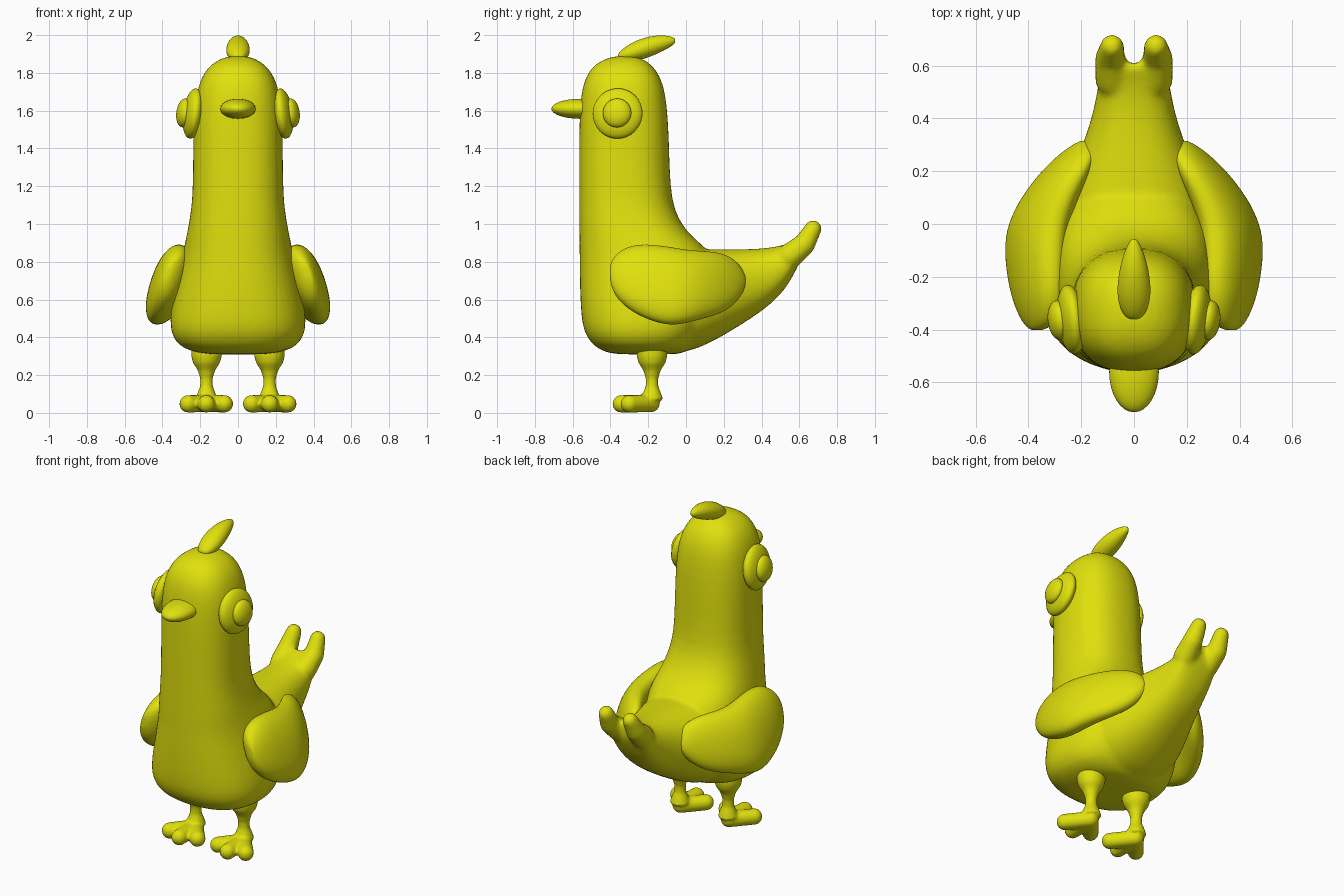
import bpy, bmesh, math
from mathutils import Matrix, Vector

cube = bpy.data.objects.get("Cube")
if cube:
    bpy.data.objects.remove(cube, do_unlink=True)

COLOUR = (0.75, 0.75, 0.004, 1)
yellow = bpy.data.materials.new("yellow")
yellow.use_nodes = True
yellow.diffuse_color = COLOUR
bsdf = yellow.node_tree.nodes["Principled BSDF"]
bsdf.inputs["Base Color"].default_value = COLOUR


def finish(name, bm, subdiv=0, voxel=0, smooth=6, mirror=False):
    """Turn a bmesh into a smooth object, optionally fused and mirrored."""
    bmesh.ops.recalc_face_normals(bm, faces=bm.faces)
    for f in bm.faces:
        f.smooth = True
    mesh = bpy.data.meshes.new(name)
    bm.to_mesh(mesh)
    bm.free()
    mesh.materials.append(yellow)
    obj = bpy.data.objects.new(name, mesh)
    bpy.context.collection.objects.link(obj)
    if subdiv:
        m = obj.modifiers.new("round", "SUBSURF")
        m.levels = m.render_levels = subdiv
    if voxel:
        m = obj.modifiers.new("fuse", "REMESH")
        m.mode = "VOXEL"
        m.voxel_size = voxel
        m.use_smooth_shade = True
        m = obj.modifiers.new("blend", "SMOOTH")
        m.factor = 0.5
        m.iterations = smooth
    if mirror:
        m = obj.modifiers.new("other_side", "MIRROR")
        m.use_mirror_merge = False
    return obj


def ring(centre, u, v, power=2.0, count=24):
    """Superellipse spanned by the half axes u and v."""
    pts = []
    for i in range(count):
        a = math.tau * i / count
        c, s = math.cos(a), math.sin(a)
        c = math.copysign(abs(c) ** (2 / power), c)
        s = math.copysign(abs(s) ** (2 / power), s)
        pts.append(Vector(centre) + Vector(u) * c + Vector(v) * s)
    return pts


def loft(bm, rings):
    """Skin a row of rings and close both ends."""
    rows = [[bm.verts.new(p) for p in r] for r in rings]
    n = len(rows[0])
    for a, b in zip(rows, rows[1:]):
        for i in range(n):
            j = (i + 1) % n
            bm.faces.new((a[i], a[j], b[j], b[i]))
    for row in (rows[0], rows[-1]):
        tip = bm.verts.new(sum((v.co for v in row), Vector()) / n)
        for i in range(n):
            bm.faces.new((row[i], row[(i + 1) % n], tip))


def ball(bm, centre, size, tilt=0, turn=0, segs=32):
    mat = (Matrix.Translation(centre) @ Matrix.Rotation(turn, 4, "Z")
           @ Matrix.Rotation(tilt, 4, "Y") @ Matrix.Diagonal((*size, 1)))
    bmesh.ops.create_uvsphere(bm, u_segments=segs, v_segments=segs // 2,
                              radius=1, matrix=mat)


def limb(bm, start, end, r0, r1, steps=10):
    """Tapered rounded limb; the pieces are fused afterwards."""
    for i in range(steps + 1):
        t = i / steps
        r = r0 + (r1 - r0) * t
        ball(bm, Vector(start).lerp(Vector(end), t), (r, r, r), segs=20)


# Body: upright column (z, front y, back y, half width)
COLUMN = [
    (.31, -.38, -.03, .16), (.325, -.44, .0, .25), (.36, -.5, .05, .325),
    (.43, -.545, .1, .362), (.52, -.558, .15, .362), (.62, -.563, .17, .345),
    (.72, -.566, .17, .322), (.82, -.566, .15, .30), (.89, -.567, .09, .285),
    (.95, -.567, .015, .272), (1.03, -.567, -.04, .257), (1.13, -.567, -.075, .243),
    (1.3, -.567, -.085, .24), (1.5, -.567, -.09, .238), (1.63, -.563, -.1, .23),
    (1.73, -.55, -.115, .214), (1.81, -.518, -.15, .178), (1.86, -.465, -.2, .125),
    (1.888, -.39, -.26, .06),
]
body = bmesh.new()
loft(body, [ring((0, (f + b) / 2, z), (w, 0, 0), (0, (b - f) / 2, 0), 2.4)
            for z, f, b, w in COLUMN])
# Tail: vertical slices (y, bottom z, top z, half width)
TAIL = [
    (-.3, .35, .75, .28), (-.1, .312, .84, .31), (.02, .322, .868, .3),
    (.12, .365, .869, .27), (.22, .42, .867, .23), (.34, .495, .868, .18),
    (.44, .565, .874, .152), (.52, .645, .89, .138), (.57, .73, .91, .13),
    (.61, .81, .925, .115),
]
loft(body, [ring((0, y, (lo + hi) / 2), (w, 0, 0), (0, 0, (hi - lo) / 2), 2.3)
            for y, lo, hi, w in TAIL])
# Two upturned tail prongs
for side in (-1, 1):
    limb(body, (side * .08, .55, .83), (side * .09, .625, .89), .07, .06)
    limb(body, (side * .09, .625, .89), (side * .083, .673, .975), .06, .047)
finish("body", body, subdiv=1, voxel=.013, smooth=8)

# Wings: slices (y, bottom z, top z, outer x, half thickness)
WING = [
    (-.402, .7, .78, .39, .02), (-.385, .635, .825, .41, .045),
    (-.34, .575, .868, .437, .075), (-.25, .51, .9, .466, .092),
    (-.1, .457, .884, .485, .1), (.0, .473, .864, .473, .1),
    (.1, .5, .858, .425, .095), (.2, .53, .848, .348, .083),
    (.27, .585, .805, .275, .06), (.305, .645, .75, .225, .032),
    (.315, .68, .72, .2, .012),
]
wing = bmesh.new()
loft(wing, [ring((x - t * 1.1, y, (lo + hi) / 2), (t, 0, 0),
                 (-.14 * (hi - lo), 0, (hi - lo) / 2), 2.2)
            for y, lo, hi, x, t in WING])
finish("wings", wing, subdiv=2, mirror=True)

# Legs with three-toed feet: shank (z, radius)
SHANK = [(.37, .082), (.3, .081), (.265, .072), (.225, .046), (.18, .033),
         (.14, .034), (.11, .046), (.07, .06)]
leg = bmesh.new()
loft(leg, [ring((.167, -.18, z), (r, 0, 0), (0, r, 0)) for z, r in SHANK])
for toe_x, toe_y in ((.072, -.3), (.168, -.343), (.264, -.3)):
    limb(leg, (.168, -.185, .05), (toe_x, toe_y, .048), .047, .047)
finish("legs_and_feet", leg, voxel=.009, smooth=5, mirror=True)

# Eyes: wide disc with a smaller bulge
eye = bmesh.new()
ball(eye, (.238, -.362, 1.585), (.052, .133, .134), tilt=-.13, turn=-.12)
finish("eyes", eye, mirror=True)
pupil = bmesh.new()
ball(pupil, (.286, -.365, 1.588), (.04, .076, .077), tilt=-.13, turn=-.12)
finish("pupils", pupil, mirror=True)

# Beak
beak = bmesh.new()
ball(beak, (0, -.56, 1.61), (.094, .153, .053))
finish("beak", beak)

# Crest: slices (y, centre z, half width, half height)
CREST = [
    (-.36, 1.888, .02, .012), (-.34, 1.892, .045, .033), (-.28, 1.912, .066, .054),
    (-.2, 1.937, .061, .057), (-.13, 1.956, .045, .045), (-.08, 1.966, .026, .028),
    (-.057, 1.97, .01, .012),
]
crest = bmesh.new()
loft(crest, [ring((0, y, z), (w, 0, 0), (0, 0, h)) for y, z, w, h in CREST])
finish("crest", crest, subdiv=2)
